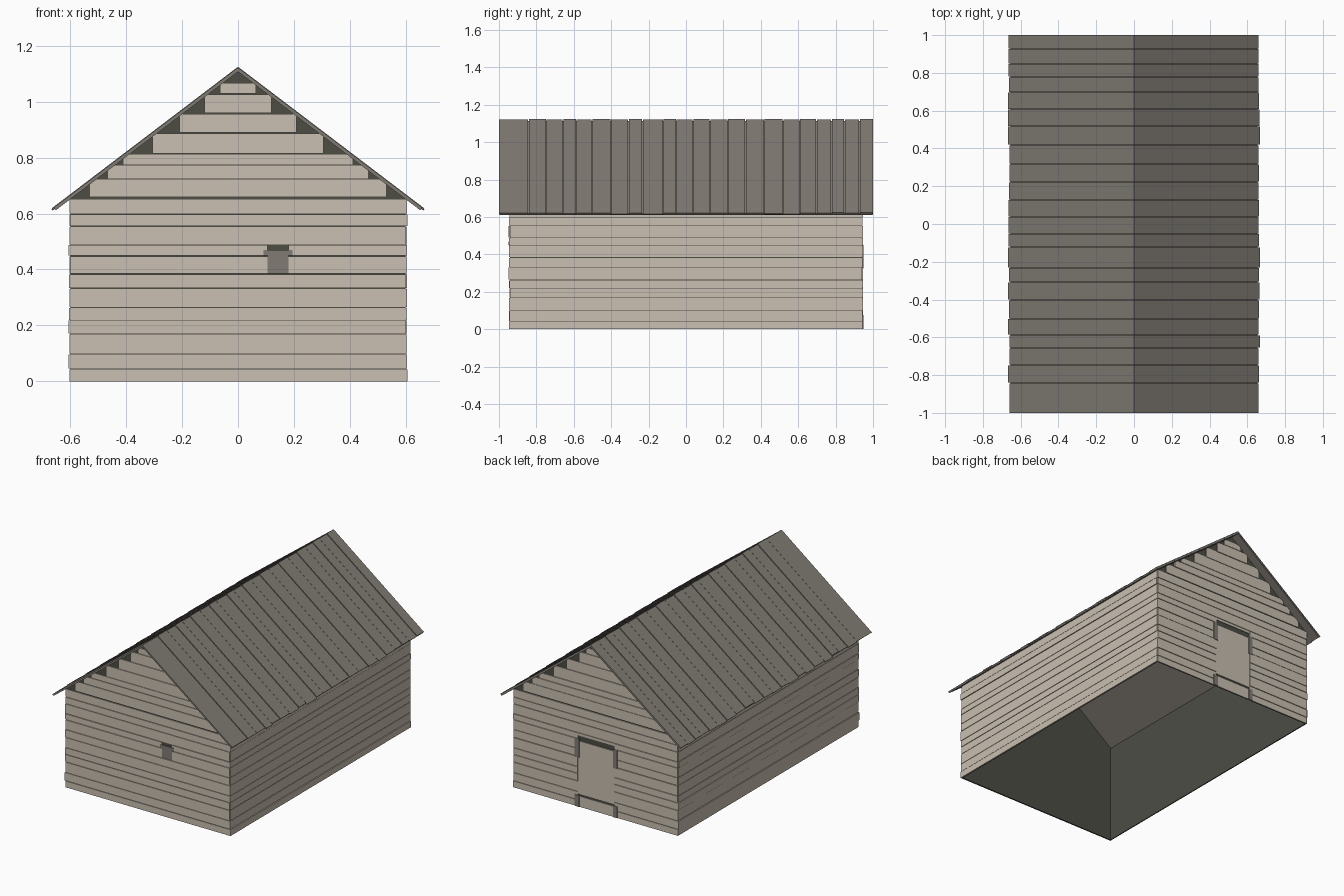
import bpy, bmesh, random

random.seed(4)
if "Cube" in bpy.data.objects:
    bpy.data.objects.remove(bpy.data.objects["Cube"])


def material(name, rgb):
    m = bpy.data.materials.new(name)
    m.use_nodes = True
    color = [(c / 255) ** 2.2 for c in rgb] + [1]
    m.diffuse_color = color
    node = m.node_tree.nodes["Principled BSDF"]
    node.inputs["Base Color"].default_value = color
    node.inputs["Roughness"].default_value = 0.9
    return m


WOOD = material("pale wood", (200, 190, 175))
ROOF = material("grey roof boards", (128, 122, 115))
DARK = material("dark lining", (78, 78, 71))

SLOPE, UNDER, HALF_X, HALF_Y = 0.76, 1.107, 0.6, 0.94


def prism(bm, profile, y0, y1):
    """Extrude an (x, z) profile between two y values."""
    a = [bm.verts.new((x, y0, z)) for x, z in profile]
    b = [bm.verts.new((x, y1, z)) for x, z in profile]
    bm.faces.new(a)
    bm.faces.new(b[::-1])
    for i in range(len(a)):
        j = (i + 1) % len(a)
        bm.faces.new((a[j], a[i], b[i], b[j]))


def box(bm, x0, x1, y0, y1, z0, z1):
    prism(bm, [(x0, z0), (x1, z0), (x1, z1), (x0, z1)], y0, y1)


def finish(name, bm, mat):
    bmesh.ops.recalc_face_normals(bm, faces=bm.faces)
    mesh = bpy.data.meshes.new(name)
    bm.to_mesh(mesh)
    bm.free()
    mesh.materials.append(mat)
    ob = bpy.data.objects.new(name, mesh)
    bpy.context.collection.objects.link(ob)


def roof_z(x):
    return UNDER - SLOPE * abs(x)


# Thin dark lining: two gables and two long walls, open underneath
bm = bmesh.new()
eave = roof_z(HALF_X)
for s in (-1, 1):
    prism(bm, [(-HALF_X, 0), (HALF_X, 0), (HALF_X, eave), (0, UNDER), (-HALF_X, eave)],
          s * HALF_Y, s * (HALF_Y - 0.005))
    box(bm, s * (HALF_X - 0.005), s * HALF_X, -HALF_Y, HALF_Y, 0, eave)
finish("wall_lining", bm, DARK)

# Board rows shared by the walls
rows = [0, 0.045, 0.1, 0.17, 0.22, 0.265, 0.333, 0.385, 0.45, 0.49, 0.555, 0.6, 0.66]
gable_rows = [0.66, 0.725, 0.775, 0.815, 0.89, 0.96, 1.03, 1.07]
gable_widths = [0.53, 0.465, 0.41, 0.305, 0.21, 0.12, 0.065]
GAP = 0.0035


def gable_boards(name, s, opening):
    """Boards on one end wall, split around the opening (x0, x1, z0, z1)."""
    bm = bmesh.new()
    ox0, ox1, oz0, oz1 = opening
    for z0, z1 in zip(rows, rows[1:]):
        top = z1 - GAP
        y0, y1 = s * HALF_Y, s * (HALF_Y + random.uniform(0.004, 0.007))
        if z0 >= oz0 and z1 <= oz1:
            box(bm, -HALF_X, ox0, y0, y1, z0, top)
            box(bm, ox1, HALF_X, y0, y1, z0, top)
        else:
            box(bm, -HALF_X, HALF_X, y0, y1, z0, min(top, eave))
    # Stepped boards under the rafters, trimmed to the roof line
    for z0, z1, w in zip(gable_rows, gable_rows[1:], gable_widths):
        top = z1 - GAP
        right = [(w, z0), (w, min(top, roof_z(w)))]
        if roof_z(w) < top:
            right.append(((UNDER - top) / SLOPE, top))
        left = [(-x, z) for x, z in reversed(right)]
        prism(bm, right + left, s * HALF_Y, s * (HALF_Y + random.uniform(0.004, 0.007)))
    finish(name, bm, WOOD)


gable_boards("front_boards", -1, (0.105, 0.18, 0.385, 0.49))
gable_boards("back_boards", 1, (-0.14, 0.13, 0, 0.49))

# Boards on the long walls, with slightly uneven ends and thickness
for side, s in (("left", 1), ("right", -1)):
    bm = bmesh.new()
    for z0, z1 in zip(rows, rows[1:]):
        x = s * (HALF_X + random.uniform(0.002, 0.007))
        box(bm, s * HALF_X, x, -random.uniform(0.938, 0.948), random.uniform(0.938, 0.946),
            z0, min(z1 - GAP, eave))
    finish(side + "_wall_boards", bm, WOOD)

# Small front window with a wider upper rail
bm = bmesh.new()
box(bm, 0.105, 0.18, -HALF_Y, -HALF_Y - 0.006, 0.385, 0.47)
box(bm, 0.092, 0.195, -HALF_Y, -HALF_Y - 0.009, 0.45, 0.47)
finish("window_shutter", bm, ROOF)

# Back door: panel, sill board and lintel, with dark gaps between
bm = bmesh.new()
for z0, z1 in ((0, 0.07), (0.085, 0.435), (0.47, 0.487)):
    box(bm, -0.14, 0.13, HALF_Y, HALF_Y + 0.005, z0, z1)
finish("door_panel", bm, WOOD)

bm = bmesh.new()
for x in (-0.145, 0.135):
    for z0, z1 in ((0, 0.075), (0.325, 0.45)):
        box(bm, x - 0.016, x + 0.016, HALF_Y, HALF_Y + 0.009, z0, z1)
finish("door_brackets", bm, ROOF)


def roof_layer(bm, s, z, thick, reach, y0, y1):
    """Sloping board from the ridge to the eave, cut square at the end."""
    inner = reach - thick * 0.5
    prism(bm, [(0, z), (s * inner, z - SLOPE * inner),
               (s * reach, z + thick - SLOPE * reach), (0, z + thick)], y0, y1)


# Roof: an under-sheet and a layer of boards on each slope
cuts = [-1, -0.84, -0.745, -0.655, -0.585, -0.5, -0.4, -0.305, -0.23, -0.12, -0.05, 0.04,
        0.13, 0.225, 0.32, 0.42, 0.52, 0.61, 0.7, 0.78, 0.85, 0.93, 1]
for side, s in (("left", 1), ("right", -1)):
    bm = bmesh.new()
    roof_layer(bm, s, UNDER, 0.007, 0.655, -0.998, 0.998)
    finish(side + "_roof_sheet", bm, ROOF)
    bm = bmesh.new()
    for i, (y0, y1) in enumerate(zip(cuts, cuts[1:])):
        end = 0 if y1 == 1 else 0.004
        roof_layer(bm, s, UNDER + 0.007, 0.008 + 0.003 * (i % 2),
                   random.uniform(0.658, 0.667), y0, y1 - end)
    finish(side + "_roof_boards", bm, ROOF)
